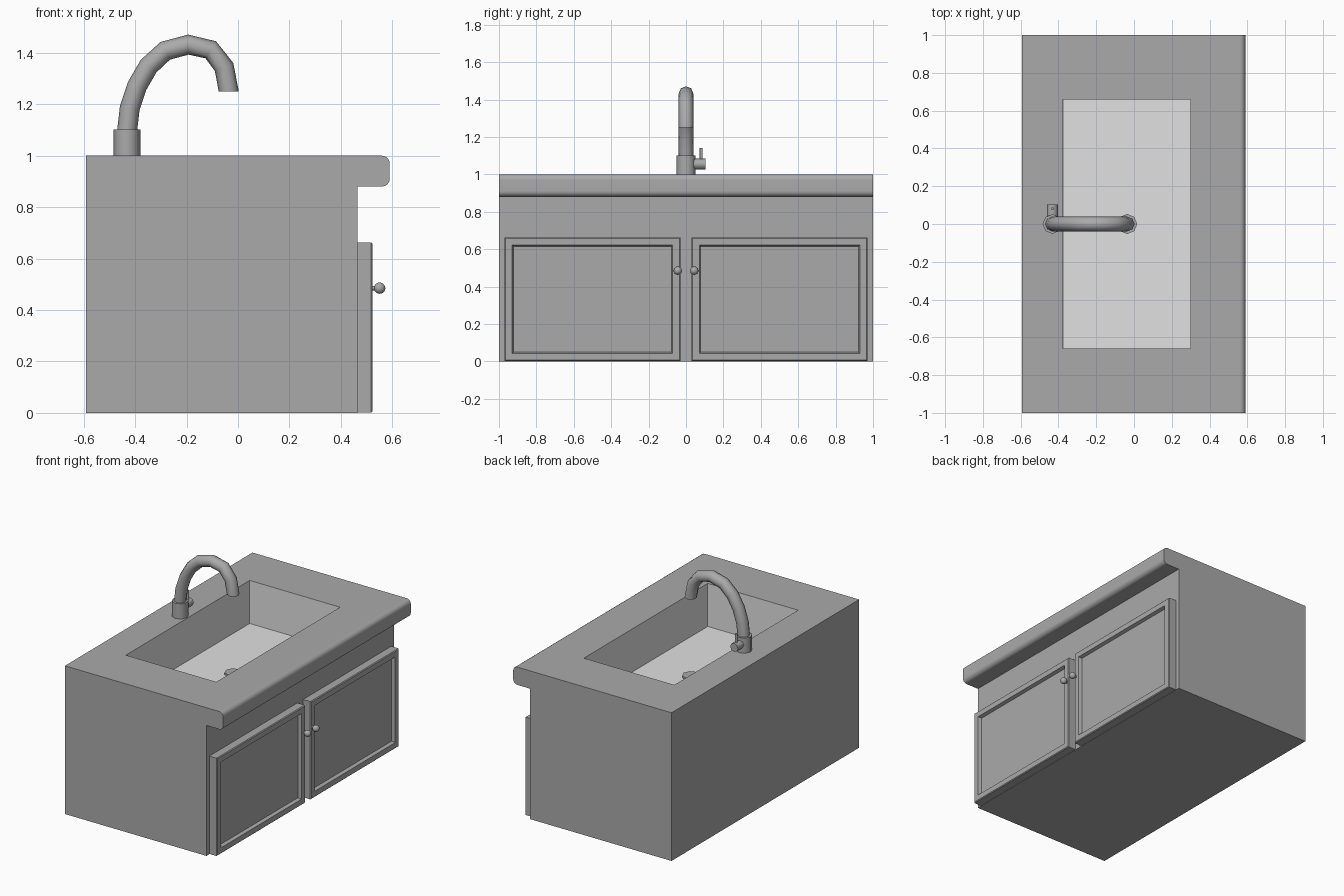
import bpy, bmesh
from math import radians, sin, cos, pi
from mathutils import Matrix, Vector

cube = bpy.data.objects.get("Cube")
if cube:
    bpy.data.objects.remove(cube, do_unlink=True)


def material(name, level):
    m = bpy.data.materials.new(name)
    m.use_nodes = True
    colour = (level, level, level, 1)
    m.diffuse_color = colour
    m.node_tree.nodes["Principled BSDF"].inputs["Base Color"].default_value = colour
    return m


GREY = material("cabinet grey", 0.403)
LIGHT = material("basin light grey", 0.75)


def finish(name, bm, mats=(GREY,), angle=50):
    bmesh.ops.recalc_face_normals(bm, faces=bm.faces)
    mesh = bpy.data.meshes.new(name)
    bm.to_mesh(mesh)
    bm.free()
    for m in mats:
        mesh.materials.append(m)
    mesh.shade_smooth()
    mesh.set_sharp_from_angle(angle=radians(angle))
    ob = bpy.data.objects.new(name, mesh)
    bpy.context.collection.objects.link(ob)
    return ob


def cylinder(name, start, end, radius):
    a, b = Vector(start), Vector(end)
    turn = (b - a).to_track_quat('Z', 'Y').to_matrix().to_4x4()
    bm = bmesh.new()
    bmesh.ops.create_cone(bm, cap_ends=True, segments=8, radius1=radius, radius2=radius,
                          depth=(b - a).length, matrix=Matrix.Translation((a + b) / 2) @ turn)
    return finish(name, bm)


# Cabinet and countertop: one side profile with a rounded overhang
BACK, FACE, LIP = -0.592, 0.465, 0.59
UNDER, ROUND = 0.88, 0.03
profile = [(BACK, 0), (FACE, 0), (FACE, UNDER)]
for centre_z, first in ((UNDER + ROUND, -90), (1 - ROUND, 0)):
    for i in range(5):
        t = radians(first + i * 22.5)
        profile.append((LIP - ROUND + ROUND * cos(t), centre_z + ROUND * sin(t)))
profile.append((BACK, 1))

bm = bmesh.new()
side = bm.faces.new([bm.verts.new((x, -1, z)) for x, z in profile])
ext = bmesh.ops.extrude_face_region(bm, geom=[side], use_keep_orig=True)
bmesh.ops.translate(bm, vec=(0, 2, 0), verts=[g for g in ext["geom"] if isinstance(g, bmesh.types.BMVert)])
bmesh.ops.recalc_face_normals(bm, faces=bm.faces)

# Basin: inset the counter's top face, then sink it
top = max((f for f in bm.faces if f.normal.z > 0.99), key=lambda f: f.calc_area())
bmesh.ops.inset_individual(bm, faces=[top], thickness=0.2)
for v in top.verts:
    v.co.x = 0.30 if v.co.x > 0 else -0.375
    v.co.y = 0.66 if v.co.y > 0 else -0.66
top.normal_update()
bmesh.ops.inset_individual(bm, faces=[top], thickness=0.001, depth=-0.29)
for v in top.verts:
    for f in v.link_faces:
        f.material_index = 1
body = finish("cabinet_with_basin", bm, (GREY, LIGHT))
flat = body.modifiers.new("flat_large_faces", 'WEIGHTED_NORMAL')
flat.keep_sharp = True

# Doors with a recessed panel, and their round knobs
for label, s in (("right", -1), ("left", 1)):
    bm = bmesh.new()
    box = Matrix.Translation((0.493, s * 0.5, 0.332)) @ Matrix.Diagonal((0.06, 0.94, 0.66, 1))
    bmesh.ops.create_cube(bm, size=1, matrix=box)
    front = max(bm.faces, key=lambda f: f.calc_center_median().x)
    rim = list(front.edges)
    bmesh.ops.inset_individual(bm, faces=[front], thickness=0.041, use_even_offset=True)
    bmesh.ops.inset_individual(bm, faces=[front], thickness=0.007, depth=-0.022, use_even_offset=True)
    bmesh.ops.bevel(bm, geom=rim, offset=0.005, segments=1, affect='EDGES')
    finish(label + "_door", bm, angle=25)

    y = s * 0.044
    cylinder(label + "_knob_stem", (0.515, y, 0.485), (0.54, y, 0.485), 0.009)
    bm = bmesh.new()
    bmesh.ops.create_uvsphere(bm, u_segments=16, v_segments=10, radius=0.022,
                              matrix=Matrix.Translation((0.551, y, 0.485)))
    finish(label + "_knob", bm)

# Tap collar, side handle and lever
TAP = -0.432
cylinder("tap_collar", (TAP, 0, 0.995), (TAP, 0, 1.102), 0.052)
cylinder("tap_handle", (TAP, 0.03, 1.055), (TAP, 0.104, 1.055), 0.029)
cylinder("tap_lever", (TAP, 0.081, 1.06), (TAP, 0.081, 1.14), 0.008)

# Curved spout: rings of a tube swept along a bent path
path = [Vector((x, 0, z)) for x, z in (
    (TAP, 1.09), (-0.421, 1.185), (-0.393, 1.27), (-0.348, 1.348), (-0.283, 1.408),
    (-0.193, 1.432), (-0.106, 1.412), (-0.054, 1.345), (-0.036, 1.25))]
SIDES = 8
bm = bmesh.new()
rings = []
for i, p in enumerate(path):
    ahead = path[min(i + 1, len(path) - 1)] - path[max(i - 1, 0)]
    if i in (0, len(path) - 1):
        ahead = Vector((0, 0, 1 if i == 0 else -1))
    across = Vector((0, 1, 0)).cross(ahead.normalized())
    rings.append([bm.verts.new(p + 0.039 * (cos(t) * across + sin(t) * Vector((0, 1, 0))))
                  for t in (2 * pi * k / SIDES for k in range(SIDES))])
for a, b in zip(rings, rings[1:]):
    for k in range(SIDES):
        n = (k + 1) % SIDES
        bm.faces.new((a[k], a[n], b[n], b[k]))
bm.faces.new(rings[0])
bm.faces.new(rings[-1])
finish("tap_spout", bm)

# Drain on the basin floor
cylinder("drain", (-0.036, 0, 0.70), (-0.036, 0, 0.725), 0.053)
